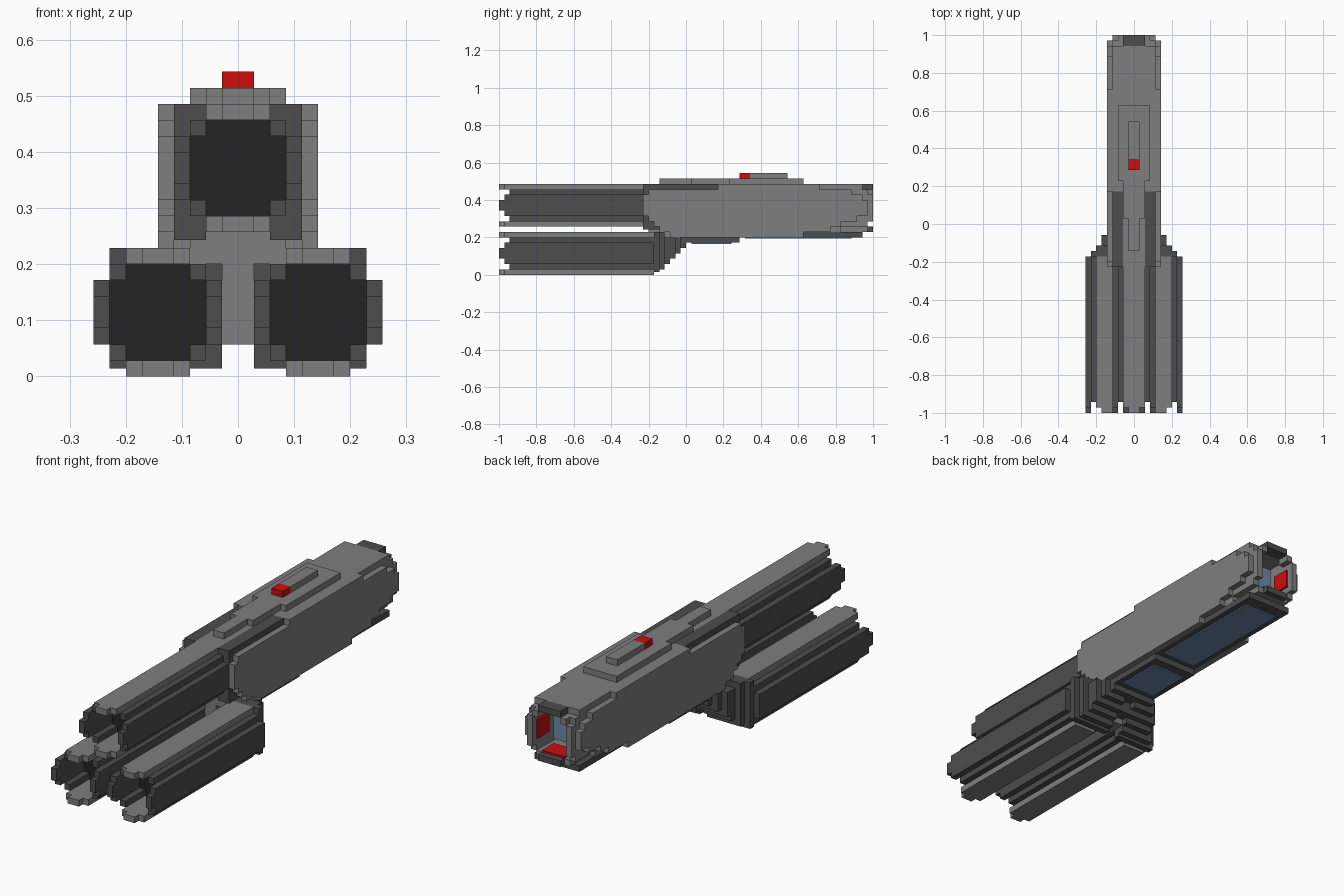
import bpy
import bmesh

cube = bpy.data.objects.get("Cube")
if cube:
    bpy.data.objects.remove(cube, do_unlink=True)

U = 1 / 35  # one block of the grid


def material(name, r, g, b):
    m = bpy.data.materials.new(name)
    m.use_nodes = True
    m.diffuse_color = (r, g, b, 1)
    m.node_tree.nodes["Principled BSDF"].inputs["Base Color"].default_value = (r, g, b, 1)
    return m


light = material("light grey", 0.21, 0.21, 0.21)
dark = material("dark grey", 0.074, 0.074, 0.074)
black = material("black", 0.017, 0.017, 0.017)
red = material("red", 0.6, 0.004, 0.004)
blue = material("steel blue", 0.15, 0.25, 0.4)


def part(name, mat, boxes, mirror=False):
    """Joins boxes given as (x0, x1, y0, y1, z0, z1) in blocks."""
    bm = bmesh.new()
    for b in boxes:
        sides = [b, (-b[1], -b[0], *b[2:])] if mirror else [b]
        for x0, x1, y0, y1, z0, z1 in sides:
            verts = bmesh.ops.create_cube(bm, size=1)["verts"]
            for v in verts:
                v.co.x = (x1 if v.co.x > 0 else x0) * U
                v.co.y = (y1 if v.co.y > 0 else y0) * U
                v.co.z = (z1 if v.co.z > 0 else z0) * U
    mesh = bpy.data.meshes.new(name)
    bm.to_mesh(mesh)
    bm.free()
    mesh.materials.append(mat)
    ob = bpy.data.objects.new(name, mesh)
    bpy.context.collection.objects.link(ob)
    return ob


def barrel(name, cx, cz, end):
    """Eight-sided stepped tube with a recessed black bore."""
    strips, rails, corners = [], [], []
    for s in (0, 7):
        a = s - 4
        for half, front in ((2, -34), (1, -35)):
            strips.append((cx - half, cx + half, front, end, cz + a, cz + a + 1))
            rails.append((cx + a, cx + a + 1, front, end, cz - half, cz + half))
    for i in (-3, 2):
        for k in (-3, 2):
            corners.append((cx + i, cx + i + 1, -33, end, cz + k, cz + k + 1))
    part(name + "_strips", light, strips)
    part(name + "_rails", dark, rails + corners)
    part(name + "_bore", black, [
        (cx - 3, cx + 3, -28, end - .1, cz - 2, cz + 2),
        (cx - 2, cx + 2, -28, end - .1, cz - 3, cz + 3)])


# Barrels
barrel("upper_barrel", 0, 13, -6)
barrel("left_barrel", 5, 4, -6)
barrel("right_barrel", -5, 4, -6)

# Stepped rounded ends of the lower barrels, rising into the body
steps = [(-6, -5, 8, 0.5), (-5, -4, 7, 1), (-4, -3, 6, 2),
         (-3, -2, 6, 3), (-2, -1, 5, 4), (-1, 0, 4, 5), (0, 1, 4, 6)]
part("barrel_end_steps", dark,
     [(1, x, y0, y1, z, 8 if y0 < -4 else 7) for y0, y1, x, z in steps], True)
part("barrel_bridge", light, [(-1, 1, -7, -4, 2, 7), (-3, 3, -7, -3, 7, 10)])
part("bridge_back", dark, [(-1, 1, -4, -2, 3, 7), (-1, 1, -2, 0, 5, 7)])

# Body core
part("body_rear_core", dark, [(2, 4, -8, 6, 8.5, 17)], True)
part("body_rear_spine", light, [(-2, 2, -7, 6, 9, 17)])
part("body_front_core", light, [(-4, 4, 6, 29, 8, 17)])

# Outer side walls, one box per height step
rows = [(7, 8, -3, 22), (8, 9, -5, 27), (9, 10, -6, 29), (10, 11, -7, 32),
        (11, 14, -8, 34), (14, 15, -8, 33), (15, 16, -7, 31), (16, 17, 6, 25)]
part("body_side_wall", light, [(4, 5, y0, y1, z0, z1) for z0, z1, y0, y1 in rows], True)

# Hollow end with its coloured lining
part("end_walls", light, [(3, 4, 29, 35, 10, 15), (3, 4, 29, 34, 9, 16),
                          (2, 4, 29, 33, 16, 17), (2, 3, 33, 35, 15, 16)], True)
part("end_roof", light, [(-2, 2, 29, 33, 16, 17)])
part("end_cap", dark, [(-2, 2, 33, 35, 16, 17)])
part("end_floor", light, [(-3, 3, 29, 34, 8, 9)])
part("end_lip", dark, [(-2, 2, 34, 35, 8, 9), (-4, 4, 28, 33, 7, 8)])
part("end_side_lining", red, [(2.7, 3, 31, 34, 11, 14)], True)
part("end_floor_lining", red, [(-2, 2, 31, 34, 9, 9.3)])
part("end_core", blue, [(-2, 2, 29, 31, 10, 15)])

# Underside
part("underside", dark, [(-4, 4, -3, 28, 7, 8), (-4, 4, -5, 10, 6, 7)])
part("underside_panels", blue, [(-3, 3, 1, 8.5, 5.8, 6), (-3, 3, 11, 31, 6.8, 7)])

# Top plates, sight rail and button
part("top_plate", light, [(-3, 3, 8, 22, 17, 18), (-2, 2, 1, 8, 17, 18),
                          (-1, 1, -5, 1, 17, 18)])
part("sight_rail", light, [(-1, 1, 12, 19, 18, 19)])
part("button", red, [(-1, 1, 10, 12, 18, 19)])
